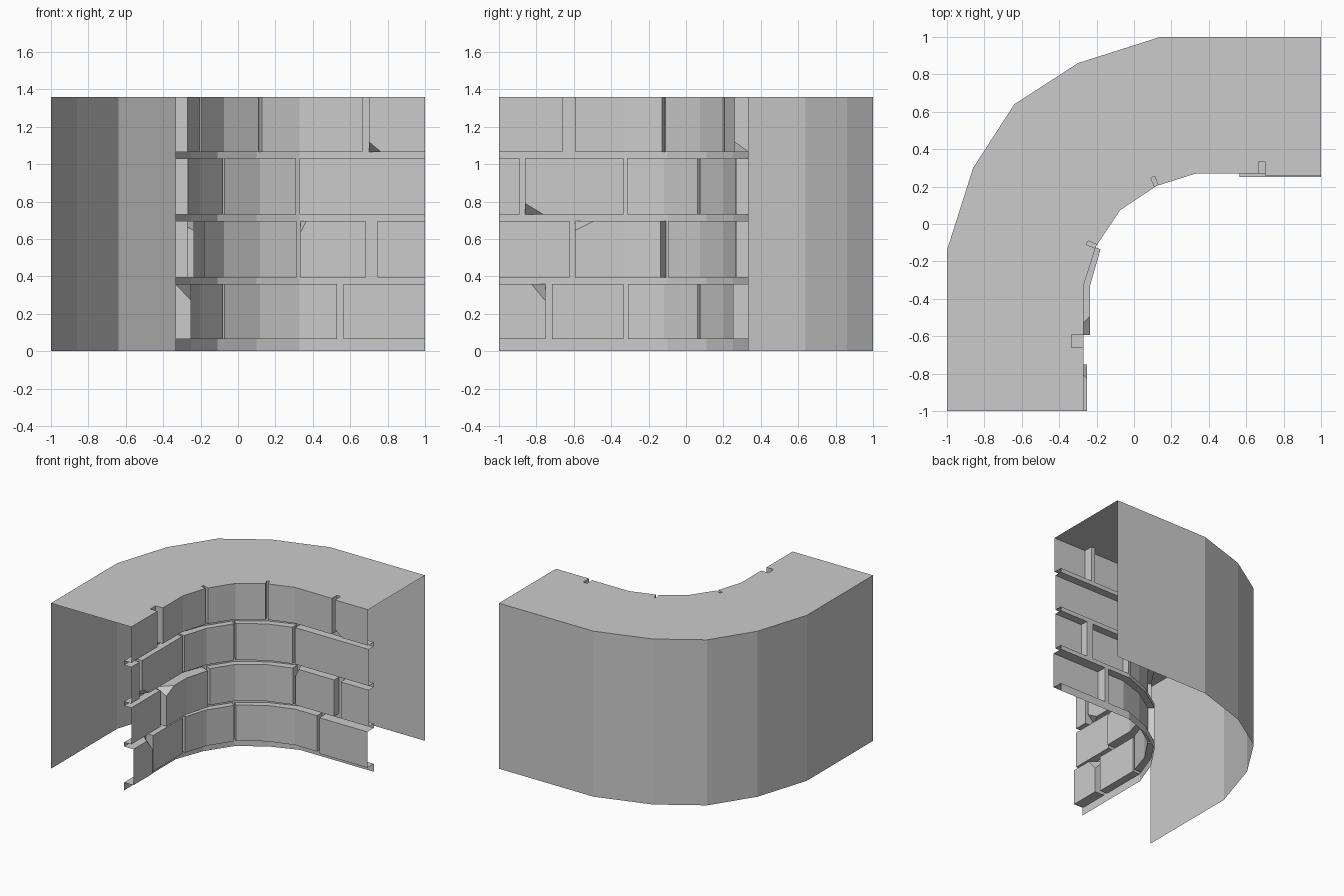
import bpy, bmesh
from mathutils import Vector

if "Cube" in bpy.data.objects:
    bpy.data.objects.remove(bpy.data.objects["Cube"])

TOP = 1.36
# Plan profiles from the left arm, round the corner, to the right arm
OUTER = [(-1, -1), (-1, -.14), (-.86, .30), (-.64, .64), (-.30, .86), (.14, 1), (1, 1)]
INNER = [(-.335, -1), (-.335, -.33), (-.25, -.10), (-.11, .11), (.10, .25), (.33, .335), (1, .335)]
KEYS = [x + y for x, y in INNER]        # position along the inner path


def inward(i):
    x, y = INNER[i]
    v = Vector((.33 - min(x, .33), -.33 - max(y, -.33), 0)).normalized()
    return v * (.78 if i in (2, 3, 4) else 1)


NORMALS = [inward(i) for i in range(len(INNER))]


def point(t, depth, z):
    """Point on the inner path, pushed out of the mortar by depth."""
    t = min(max(t, KEYS[0]), KEYS[-1])
    i = max(k for k in range(len(KEYS) - 1) if KEYS[k] <= t)
    f = (t - KEYS[i]) / (KEYS[i + 1] - KEYS[i])
    a, b = Vector((*INNER[i], z)), Vector((*INNER[i + 1], z))
    return a.lerp(b, f) + NORMALS[i].lerp(NORMALS[i + 1], f) * depth


def steps(t0, t1):
    return [t0] + [k for k in KEYS if t0 + .012 < k < t1 - .012] + [t1]


def face(bm, pts):
    bm.faces.new([bm.verts.new(p) for p in pts])


def weld(bm):
    bmesh.ops.remove_doubles(bm, verts=bm.verts, dist=1e-5)


def finish(bm, name):
    weld(bm)
    mesh = bpy.data.meshes.new(name)
    bm.to_mesh(mesh)
    bm.free()
    ob = bpy.data.objects.new(name, mesh)
    bpy.context.collection.objects.link(ob)


def wall_strip(bm, t0, t1, z0, z1):
    ts = steps(t0, t1)
    for a, b in zip(ts, ts[1:]):
        face(bm, [point(a, 0, z0), point(b, 0, z0), point(b, 0, z1), point(a, 0, z1)])


def make_brick(name, t0, t1, z0, z1, d, chips):
    bm = bmesh.new()
    ts = steps(t0, t1)
    for a, b in zip(ts, ts[1:]):
        face(bm, [point(a, d, z0), point(b, d, z0), point(b, d, z1), point(a, d, z1)])
        face(bm, [point(a, d, z1), point(b, d, z1), point(b, 0, z1), point(a, 0, z1)])
        face(bm, [point(a, 0, z0), point(b, 0, z0), point(b, d, z0), point(a, d, z0)])
    # Side faces at joints only; the wall ends stay open
    if t0 > KEYS[0]:
        face(bm, [point(t0, 0, z0), point(t0, d, z0), point(t0, d, z1), point(t0, 0, z1)])
    if t1 < KEYS[-1]:
        face(bm, [point(t1, d, z0), point(t1, 0, z0), point(t1, 0, z1), point(t1, d, z1)])
    weld(bm)
    # Broken corners
    for end, top, along, tall in chips:
        t, z = (t1 if end else t0), (z1 if top else z0)
        corner = point(t, d, z)
        p = point(t + (-along if end else along), d, z)
        q = point(t, d, z + (-tall if top else tall))
        r = point(t, 0, z)
        n = (q - p).cross(r - p).normalized()
        if n.dot(corner - p) < 0:
            n = -n
        res = bmesh.ops.bisect_plane(bm, geom=bm.verts[:] + bm.edges[:] + bm.faces[:], dist=1e-4,
                                     plane_co=p, plane_no=n, clear_outer=True)
        tri = [min(bm.verts, key=lambda v: (v.co - c).length) for c in (p, q, r)]
        if len(set(tri)) == 3:
            f = bm.faces.new(tri)
            f.normal_update()
            if f.normal.dot(n) < 0:
                f.normal_flip()
    finish(bm, name)


# Outer wall and top cap
bm = bmesh.new()
for i in range(len(OUTER) - 1):
    a, b = OUTER[i], OUTER[i + 1]
    c, e = INNER[i], INNER[i + 1]
    face(bm, [(*b, 0), (*a, 0), (*a, TOP), (*b, TOP)])
    face(bm, [(*c, TOP), (*e, TOP), (*b, TOP), (*a, TOP)])
finish(bm, "outer_wall")

# Courses: bottom, top, joints (position, gap), special brick depths
COURSES = [
    (.065, .36, [(-1.07, .035), (-.652, .035), (-.01, .025), (.882, .035)], {0: .085, 4: .085}),
    (.395, .695, [(-.943, .03), (-.335, .05), (.655, .03), (1.05, .06)], {1: .1}),
    (.73, 1.03, [(-1.21, .03), (-.657, .025), (-.01, .025), (.65, .03)], {}),
    (1.065, TOP, [(-.96, .07), (-.35, .03), (.35, .03), (1.017, .035)], {4: .075}),
]
# Chips: (course, brick) -> (at end, at top, length, height)
CHIPS = {(0, 0): [(1, 1, .075, .09)], (1, 1): [(0, 1, .1, .05)], (1, 3): [(0, 1, .03, .06)],
         (2, 1): [(0, 0, .1, .06)], (3, 4): [(0, 0, .065, .055)]}

# Mortar beds, mortar joints and bricks
mortar = bmesh.new()
bed = 0
for r, (z0, z1, joints, depths) in enumerate(COURSES):
    wall_strip(mortar, KEYS[0], KEYS[-1], bed, z0)
    bed = z1
    start = KEYS[0]
    for k, (t, gap) in enumerate(joints + [(KEYS[-1], 0)]):
        make_brick(f"brick_{r + 1}_{k + 1}", start, t - gap / 2, z0, z1,
                   depths.get(k, .065), CHIPS.get((r, k), []))
        if gap:
            wall_strip(mortar, t - gap / 2, t + gap / 2, z0, z1)
        start = t + gap / 2
finish(mortar, "mortar")
